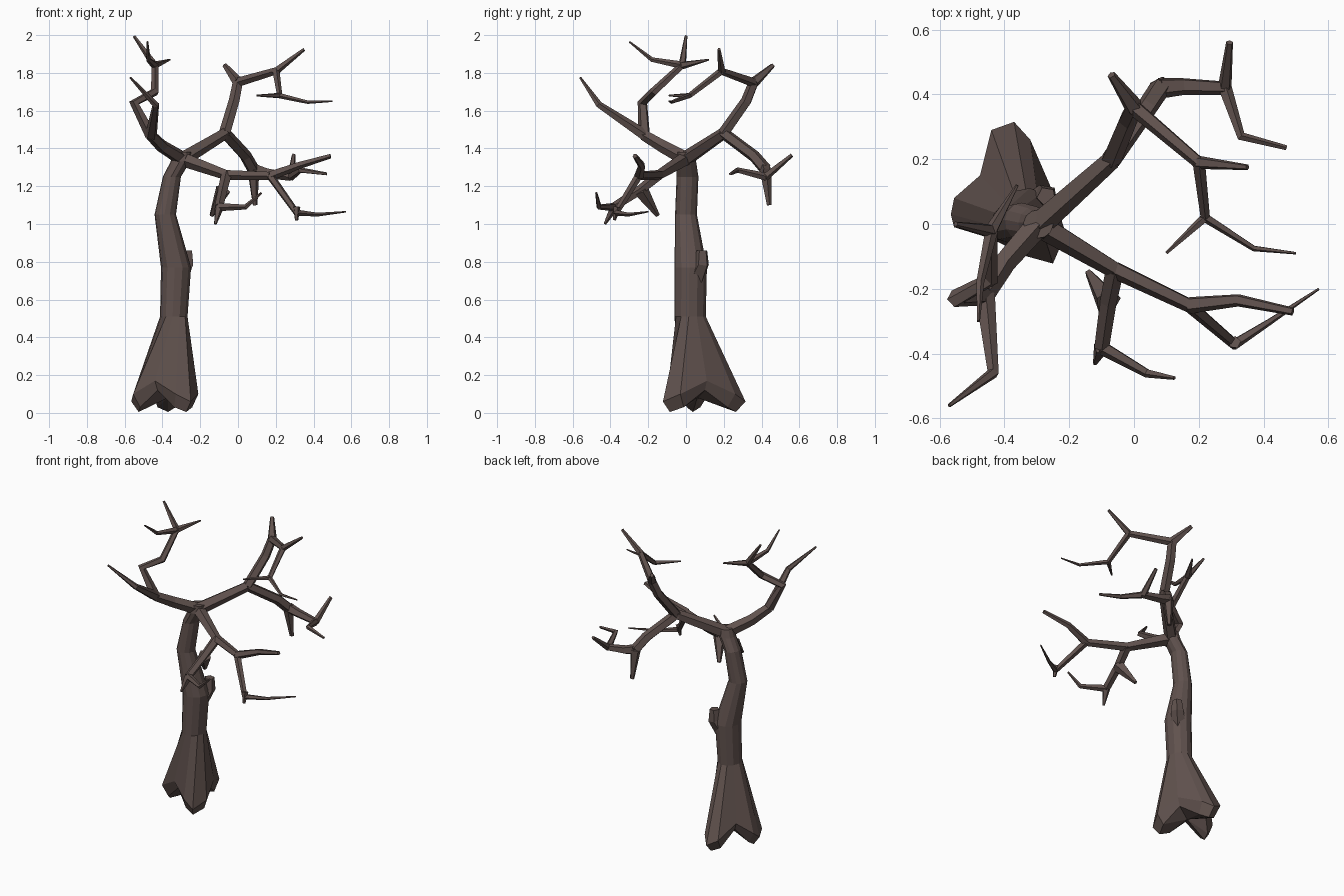
import bpy
import bmesh
from math import cos, sin, radians, tau
from mathutils import Vector

default_cube = bpy.data.objects.get("Cube")
if default_cube:
    bpy.data.objects.remove(default_cube, do_unlink=True)

# Single bark colour
bark_colour = (0.118, 0.084, 0.076, 1.0)
bark = bpy.data.materials.new("dark brown bark")
bark.use_nodes = True
bark.diffuse_color = bark_colour
shader = bark.node_tree.nodes["Principled BSDF"]
shader.inputs["Base Color"].default_value = bark_colour
shader.inputs["Roughness"].default_value = 0.9


def loft(name, rings, bottom_centre=None):
    """Bridge a series of equal point rings into one closed, flat-shaded object."""
    bm = bmesh.new()
    loops = [[bm.verts.new(point) for point in ring] for ring in rings]
    count = len(loops[0])
    for lower, upper in zip(loops, loops[1:]):
        for i in range(count):
            j = (i + 1) % count
            bm.faces.new((lower[i], lower[j], upper[j], upper[i]))
    bm.faces.new(loops[-1])
    if bottom_centre is None:
        bm.faces.new(reversed(loops[0]))
    else:
        hub = bm.verts.new(bottom_centre)
        for i in range(count):
            bm.faces.new((loops[0][(i + 1) % count], loops[0][i], hub))
    bmesh.ops.recalc_face_normals(bm, faces=bm.faces)
    mesh = bpy.data.meshes.new(name)
    bm.to_mesh(mesh)
    bm.free()
    mesh.materials.append(bark)
    obj = bpy.data.objects.new(name, mesh)
    bpy.context.collection.objects.link(obj)


def branch(name, path, start_radius, end_radius, sides=5):
    """Sweep a tapering polygon along a path, carrying its frame round each bend."""
    points = [Vector(point) for point in path]
    steps = [(b - a).normalized() for a, b in zip(points, points[1:])]
    side = steps[0].orthogonal().normalized()
    rings = []
    for i, point in enumerate(points):
        before = steps[max(i - 1, 0)]
        after = steps[min(i, len(steps) - 1)]
        along = (before + after).normalized()
        side = (side - along * side.dot(along)).normalized()
        other = along.cross(side)
        blend = i / (len(points) - 1)
        radius = start_radius + (end_radius - start_radius) * blend
        rings.append([point + radius * (side * cos(tau * k / sides) + other * sin(tau * k / sides))
                      for k in range(sides)])
    loft(name, rings)


# Trunk: three rounded roots, each three corners and a hollow, rising into a leaning stem
root_outline = [
    (-0.32, 0.26), (-0.37, 0.315), (-0.44, 0.29), (-0.475, 0.15),
    (-0.555, 0.08), (-0.565, 0.03), (-0.555, -0.01), (-0.44, -0.045),
    (-0.33, -0.10), (-0.25, -0.122), (-0.21, -0.03), (-0.255, 0.11),
]
root_centre = Vector((-0.37, 0.06))
sole, flare = [], []
for i, corner in enumerate(root_outline):
    hollow, toe = i % 4 == 3, i % 4 == 1
    inner = root_centre.lerp(Vector(corner), 0.8)
    sole.append((inner.x, inner.y, 0.12 if hollow else 0.005 if toe else 0.03))
    flare.append((*corner, 0.17 if hollow else 0.06 if toe else 0.1))

trunk_rings = [sole, flare]
for z, x, y, width, depth in [
    (0.51, -0.34, 0.022, 0.073, 0.083),
    (0.77, -0.328, 0.025, 0.08, 0.086),
    (1.05, -0.385, 0, 0.057, 0.058),
    (1.25, -0.35, 0.008, 0.048, 0.058),
    (1.33, -0.305, 0, 0.052, 0.054),
    (1.38, -0.295, 0, 0.046, 0.044),
]:
    angles = [radians(55 + 30 * k) for k in range(12)]
    trunk_rings.append([(x + width * cos(a), y + depth * sin(a), z) for a in angles])
loft("trunk", trunk_rings, (root_centre.x, root_centre.y, 0.08))
branch("trunk_knot", [(-0.31, 0.05, 0.71), (-0.272, 0.085, 0.79), (-0.27, 0.085, 0.86)], 0.05, 0.03)

# Shared forks where limbs divide
crown = (-0.295, 0, 1.345)
back_fork = (-0.07, 0.20, 1.48)
back_high_fork = (0, 0.36, 1.75)
back_top_fork = (0.20, 0.19, 1.81)
back_twig_fork = (0.22, 0.02, 1.68)
back_low_fork = (0.08, 0.42, 1.29)
back_end_fork = (0.28, 0.42, 1.25)
right_fork = (-0.06, -0.14, 1.26)
right_end_fork = (0.17, -0.25, 1.255)
drooping_elbow = (-0.08, -0.24, 1.18)
drooping_fork = (-0.10, -0.38, 1.09)
bent_fork = (0.31, -0.37, 1.06)
front_fork = (-0.46, -0.22, 1.47)
front_top_fork = (-0.44, -0.02, 1.84)

# Back limb, its rising half and its falling half
branch("back_limb", [crown, back_fork], 0.042, 0.032)
branch("back_rising_limb", [back_fork, (-0.02, 0.32, 1.65), back_high_fork], 0.032, 0.028)
branch("back_rising_tip", [back_high_fork, (-0.07, 0.46, 1.84)], 0.03, 0.013)
branch("back_arch", [back_high_fork, back_top_fork], 0.026, 0.02)
branch("back_arch_tip", [back_top_fork, (0.35, 0.175, 1.925)], 0.021, 0.009)
branch("back_hanging_twig", [back_top_fork, back_twig_fork], 0.02, 0.015)
branch("back_hanging_tip", [back_twig_fork, (0.10, -0.09, 1.68)], 0.015, 0.005)
branch("back_hanging_long_tip", [back_twig_fork, (0.37, -0.075, 1.645), (0.50, -0.09, 1.65)], 0.015, 0.004)
branch("back_falling_limb", [back_fork, (0.04, 0.36, 1.36), back_low_fork], 0.032, 0.034)
branch("back_falling_stub", [back_low_fork, (0.09, 0.44, 1.10)], 0.034, 0.013)
branch("back_outer_limb", [back_low_fork, (0.15, 0.425, 1.27), back_end_fork], 0.034, 0.022)
branch("back_outer_tip", [back_end_fork, (0.295, 0.56, 1.365)], 0.022, 0.011)
branch("back_outer_twig", [back_end_fork, (0.33, 0.27, 1.285), (0.47, 0.235, 1.265)], 0.022, 0.008)

# Right limb with a drooping side branch
branch("right_limb", [crown, right_fork], 0.04, 0.028)
branch("right_outer_limb", [right_fork, right_end_fork], 0.028, 0.023)
branch("right_upper_tip", [right_end_fork, (0.32, -0.235, 1.31), (0.49, -0.27, 1.36)], 0.027, 0.013)
branch("right_lower_twig", [right_end_fork, bent_fork], 0.022, 0.017)
branch("right_lower_spur", [(0.31, -0.365, 1.09), (0.31, -0.38, 1.02)], 0.02, 0.009)
branch("right_lower_tip", [bent_fork, (0.42, -0.30, 1.05), (0.57, -0.20, 1.065)], 0.017, 0.004)
branch("drooping_limb", [right_fork, drooping_elbow, drooping_fork], 0.03, 0.024)
branch("drooping_spur", [drooping_elbow, (-0.14, -0.15, 1.045)], 0.042, 0.012)
branch("drooping_stub", [drooping_fork, (-0.12, -0.43, 1.0)], 0.025, 0.007)
branch("drooping_tip", [drooping_fork, (0.04, -0.46, 1.09), (0.125, -0.475, 1.165)], 0.023, 0.006)

# Front limb, splitting into a long reaching tip and a crooked climbing branch
branch("front_limb", [crown, (-0.40, -0.12, 1.41), front_fork], 0.04, 0.03)
branch("front_reaching_tip", [front_fork, (-0.435, -0.46, 1.63), (-0.57, -0.56, 1.775)], 0.032, 0.006)
branch("front_crooked_limb", [front_fork, (-0.55, -0.23, 1.64), (-0.44, -0.17, 1.70), front_top_fork], 0.032, 0.019)
branch("front_top_tip", [front_top_fork, (-0.55, 0, 1.995)], 0.021, 0.008)
branch("front_top_twig", [front_top_fork, (-0.475, -0.18, 1.87), (-0.48, -0.30, 1.965)], 0.021, 0.005)
branch("front_top_spur", [front_top_fork, (-0.36, 0.12, 1.87)], 0.021, 0.005)
